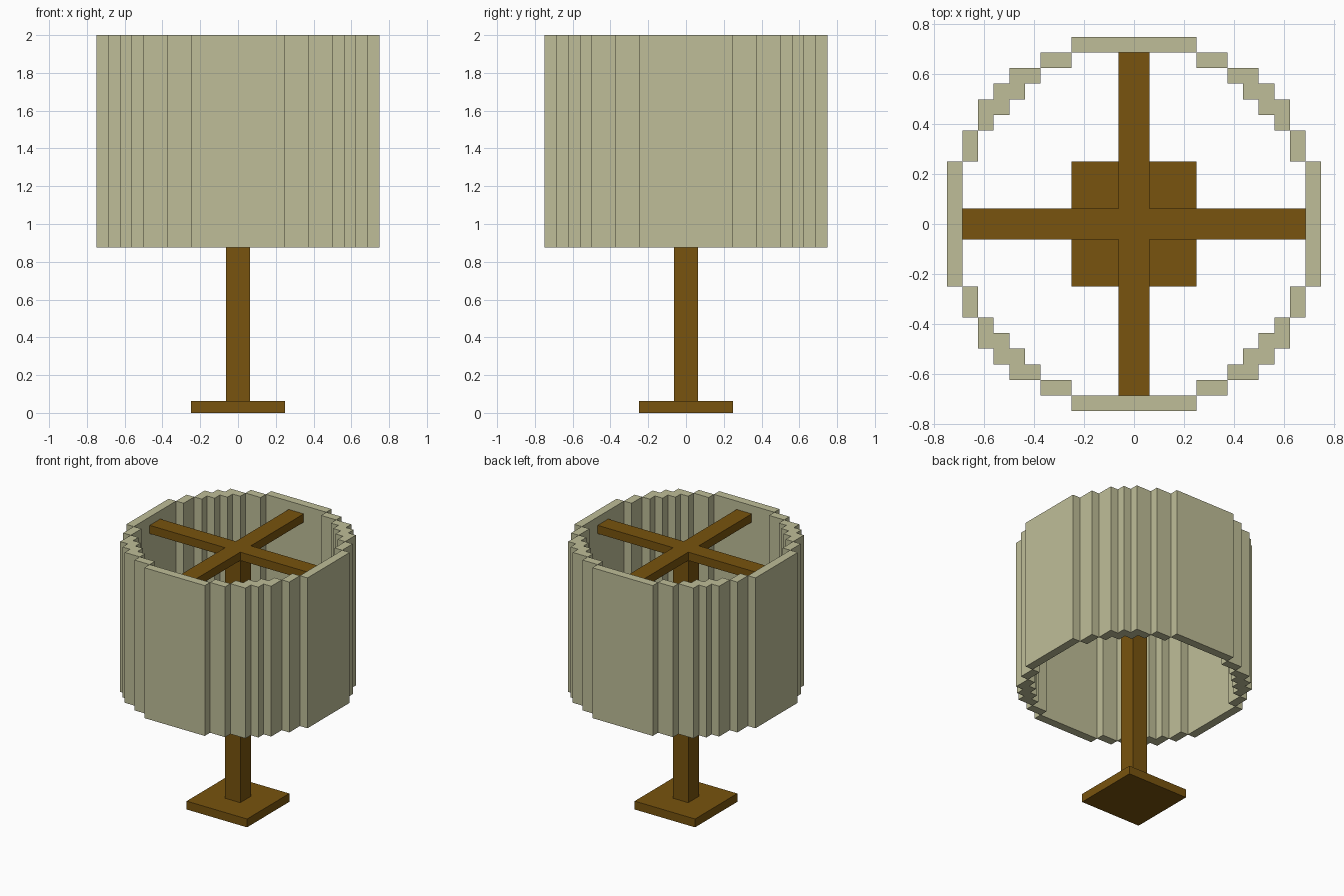
import bpy
import bmesh
from mathutils import Matrix
from math import pi

cube = bpy.data.objects.get("Cube")
if cube:
    bpy.data.objects.remove(cube, do_unlink=True)

U = 1 / 16  # building grid step


def material(name, rgb):
    mat = bpy.data.materials.new(name)
    mat.use_nodes = True
    color = (*rgb, 1)
    mat.diffuse_color = color
    mat.node_tree.nodes["Principled BSDF"].inputs["Base Color"].default_value = color
    return mat


def rect(x0, y0, x1, y1):
    return [(x0, y0), (x1, y0), (x1, y1), (x0, y1)]


def prisms(name, outlines, z0, z1, mat, turns=1):
    """Extrude flat outlines from z0 to z1, repeated by quarter turns."""
    bm = bmesh.new()
    for turn in range(turns):
        spin = Matrix.Rotation(turn * pi / 2, 3, 'Z')
        for outline in outlines:
            verts = [bm.verts.new((x * U, y * U, z0 * U)) for x, y in outline]
            bmesh.ops.rotate(bm, verts=verts, cent=(0, 0, 0), matrix=spin)
            face = bm.faces.new(verts)
            grown = bmesh.ops.extrude_face_region(bm, geom=[face], use_keep_orig=True)
            top = [v for v in grown["geom"] if isinstance(v, bmesh.types.BMVert)]
            bmesh.ops.translate(bm, verts=top, vec=(0, 0, (z1 - z0) * U))
    bmesh.ops.recalc_face_normals(bm, faces=bm.faces)
    mesh = bpy.data.meshes.new(name)
    bm.to_mesh(mesh)
    bm.free()
    mesh.materials.append(mat)
    obj = bpy.data.objects.new(name, mesh)
    bpy.context.collection.objects.link(obj)
    return obj


wood = material("brown wood", (0.188, 0.087, 0.0044))
fabric = material("pale olive fabric", (0.521, 0.515, 0.314))

# Stand
prisms("base", [rect(-4, -4, 4, 4)], 0, 1, wood)
prisms("post", [rect(-1, -1, 1, 1)], 1, 30, wood)

# Cross that carries the shade
cross = [(-1, 1), (-1, 11), (1, 11), (1, 1), (11, 1), (11, -1),
         (1, -1), (1, -11), (-1, -11), (-1, -1), (-11, -1), (-11, 1)]
prisms("shade_support", [cross], 30, 31, wood)

# Open stepped shade: one quadrant, turned four times
half_stair = [(6, 10), (8, 10), (8, 9), (9, 9)]
outer = half_stair + [(y, x) for x, y in reversed(half_stair[:-1])]
inner = [(9, 6), (9, 7), (8, 7), (8, 8), (7, 8), (7, 9), (6, 9)]
quadrant = [rect(-4, 11, 4, 12), rect(4, 10, 6, 11), outer + inner, rect(10, 4, 11, 6)]
prisms("lamp_shade", quadrant, 14, 32, fabric, turns=4)
